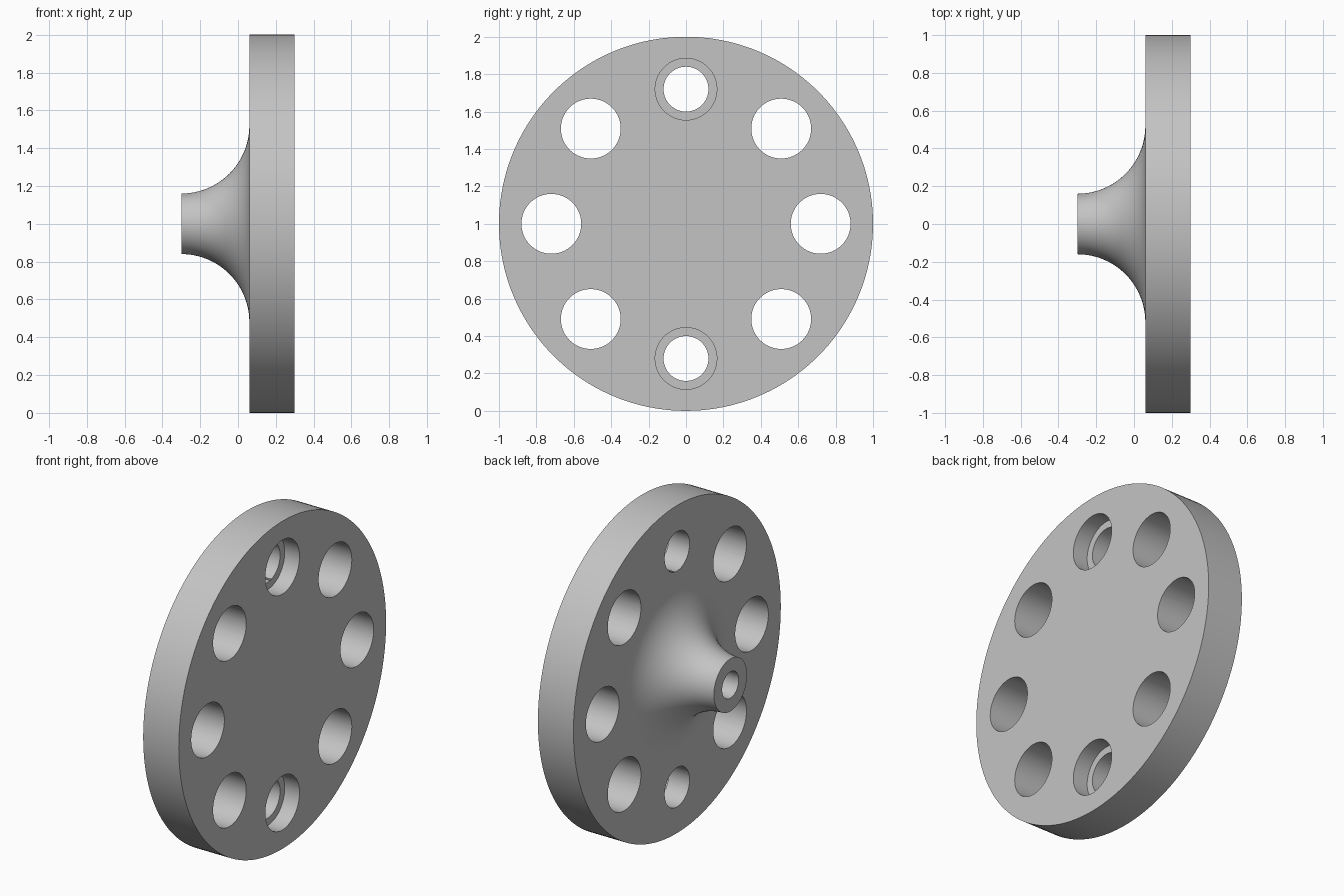
import bpy, bmesh
from math import sin, cos, pi, radians
from mathutils import Vector

default = bpy.data.objects.get("Cube")
if default:
    bpy.data.objects.remove(default, do_unlink=True)

grey = bpy.data.materials.new("light grey")
grey.use_nodes = True
colour = (0.55, 0.55, 0.55, 1)
grey.diffuse_color = colour
grey.node_tree.nodes["Principled BSDF"].inputs["Base Color"].default_value = colour

AXIS_Z = 1.0      # height of the disc's axis
BACK, FACE = 0.06, 0.30   # x of the plate's two sides
HUB_END = -0.30
BOLT_CIRCLE = 0.72


def lathe(name, profile, y=0.0, z=AXIS_Z, segments=64):
    """Revolve (x, radius) points about a line along x, with capped ends."""
    bm = bmesh.new()
    rings = []
    for x, r in profile:
        rings.append([bm.verts.new((x, y + r * sin(2 * pi * i / segments),
                                    z + r * cos(2 * pi * i / segments)))
                      for i in range(segments)])
    for a, b in zip(rings, rings[1:]):
        for i in range(segments):
            j = (i + 1) % segments
            bm.faces.new((a[i], a[j], b[j], b[i]))
    bm.faces.new(rings[0])
    bm.faces.new(rings[-1])
    bmesh.ops.recalc_face_normals(bm, faces=bm.faces)
    mesh = bpy.data.meshes.new(name)
    bm.to_mesh(mesh)
    bm.free()
    mesh.materials.append(grey)
    obj = bpy.data.objects.new(name, mesh)
    bpy.context.collection.objects.link(obj)
    return obj


# Flanged disc: blind bore, hub end, quarter-round flare, plate
bore, hub_radius, flare = 0.08, 0.16, BACK - HUB_END
profile = [(BACK, bore), (HUB_END, bore)]
for k in range(25):
    a = pi / 2 * k / 24
    profile.append((HUB_END + flare * sin(a), hub_radius + flare * (1 - cos(a))))
profile += [(BACK, 1.0), (FACE, 1.0)]
disc = lathe("flanged_disc", profile, segments=160)

# Hole cutters: six plain, with stepped ones at top and bottom
cutters = []
low, high, step = BACK - 0.1, FACE + 0.1, FACE - 0.10
for n in range(8):
    angle = n * pi / 4
    if n % 4 == 0:
        shape = [(low, 0.12), (step, 0.12), (step, 0.165), (high, 0.165)]
    else:
        shape = [(low, 0.16), (high, 0.16)]
    cutters.append(lathe("hole_cutter", shape, BOLT_CIRCLE * sin(angle),
                         AXIS_Z + BOLT_CIRCLE * cos(angle)))

bpy.ops.object.select_all(action="DESELECT")
bpy.context.view_layer.objects.active = disc
disc.select_set(True)
for cutter in cutters:
    cutter.hide_render = True
    mod = disc.modifiers.new("hole", "BOOLEAN")
    mod.operation = "DIFFERENCE"
    mod.solver = "EXACT"
    mod.object = cutter
    bpy.ops.object.modifier_apply(modifier=mod.name)
    bpy.data.objects.remove(cutter, do_unlink=True)

# Smooth walls, flat faces on the plate and hub end
bpy.ops.object.shade_smooth_by_angle(angle=radians(30))
for face in disc.data.polygons:
    face.material_index = 0
    if abs(face.normal.dot(Vector((1, 0, 0)))) > 0.9999:
        face.use_smooth = False
